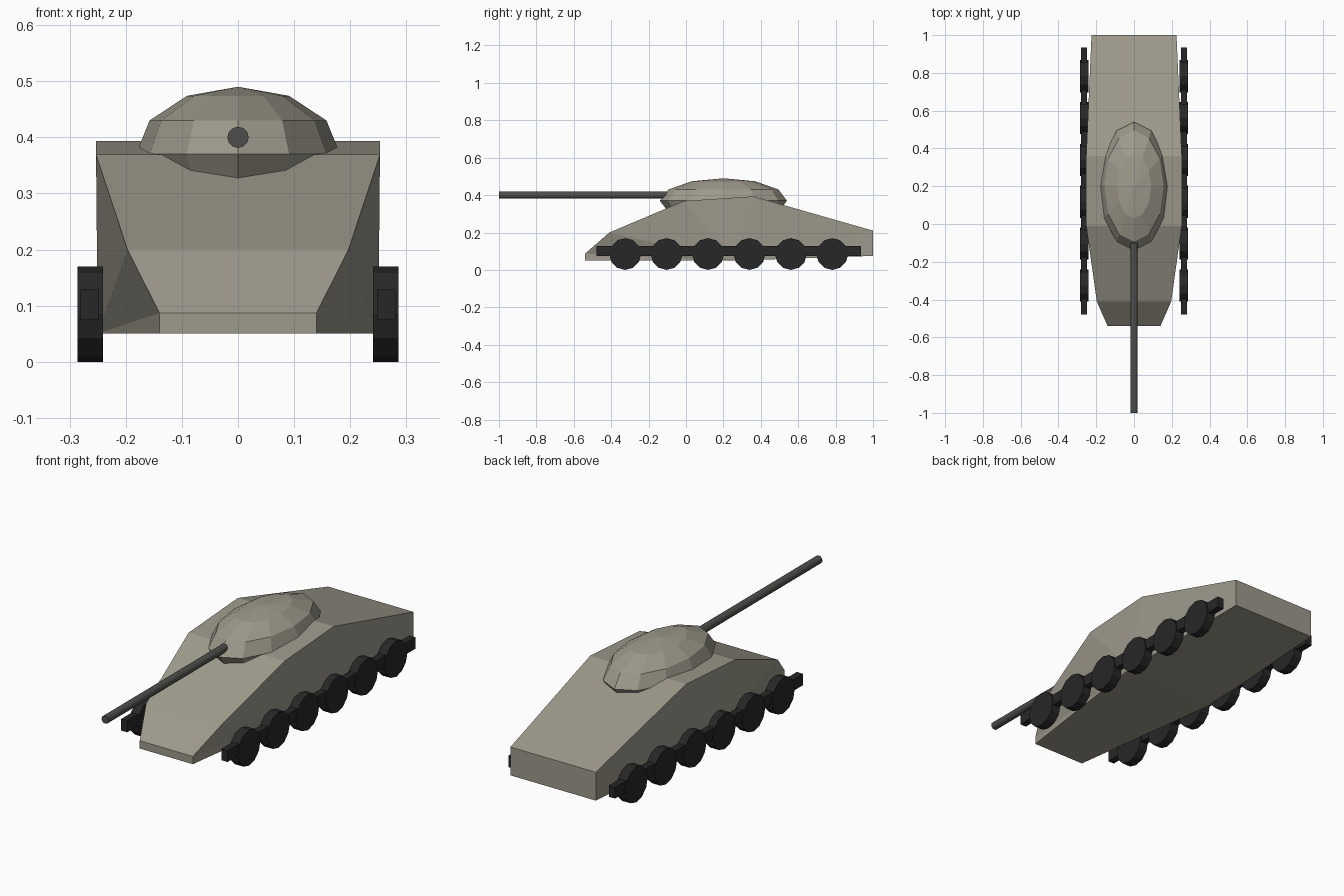
import bpy, bmesh, math
from mathutils import Matrix

if "Cube" in bpy.data.objects:
    bpy.data.objects.remove(bpy.data.objects["Cube"])


def material(name, rgb):
    m = bpy.data.materials.new(name)
    m.diffuse_color = (*rgb, 1)
    m.use_nodes = True
    m.node_tree.nodes["Principled BSDF"].inputs["Base Color"].default_value = m.diffuse_color
    return m


ARMOUR = material("armour", (0.34, 0.32, 0.26))
STEEL = material("steel", (0.075, 0.075, 0.072))
RUBBER = material("rubber", (0.02, 0.02, 0.02))


def finish(name, bm, mat):
    bmesh.ops.recalc_face_normals(bm, faces=bm.faces)
    me = bpy.data.meshes.new(name)
    bm.to_mesh(me)
    bm.free()
    me.materials.append(mat)
    ob = bpy.data.objects.new(name, me)
    bpy.context.collection.objects.link(ob)
    return ob


def cylinder(name, centre, radius, length, axis, sides, mat):
    bm = bmesh.new()
    turn = Matrix.Rotation(math.pi / 2, 4, 'Y' if axis == 'X' else 'X')
    bmesh.ops.create_cone(bm, cap_ends=True, segments=sides, radius1=radius,
                          radius2=radius, depth=length,
                          matrix=Matrix.Translation(centre) @ turn)
    return finish(name, bm, mat)


def box(name, centre, size, mat):
    bm = bmesh.new()
    bmesh.ops.create_cube(bm, size=1, matrix=Matrix.Translation(centre)
                          @ Matrix.Diagonal((*size, 1)))
    return finish(name, bm, mat)


# Hull: deck edge from nose to tail, and belly edge, both mirrored in x
deck = [(0.14, -0.54, 0.087), (0.197, -0.41, 0.20), (0.253, -0.01, 0.369),
        (0.253, 0.36, 0.393), (0.225, 1.0, 0.21)]
belly = [(0.14, -0.54, 0.05), (0.25, 0.27, 0.05), (0.225, 1.0, 0.075)]
bm = bmesh.new()
sides = []
for s in (1, -1):
    d = [bm.verts.new((s * x, y, z)) for x, y, z in deck]
    b = [bm.verts.new((s * x, y, z)) for x, y, z in belly]
    sides.append((d, b))
    bm.faces.new((b[0], d[0], b[1]))
    for i in range(4):
        bm.faces.new((d[i], d[i + 1], b[1]))
    bm.faces.new((d[4], b[2], b[1]))
(dr, br), (dl, bl) = sides
for right, left in ((dr, dl), (br, bl)):
    for i in range(len(right) - 1):
        bm.faces.new((right[i], right[i + 1], left[i + 1], left[i]))
for i in (0, -1):
    bm.faces.new((dr[i], br[i], bl[i], dl[i]))
finish("hull", bm, ARMOUR)

# Turret: flattened low-poly dome sunk into the deck
bm = bmesh.new()
bmesh.ops.create_uvsphere(bm, u_segments=12, v_segments=6, radius=1,
                          matrix=Matrix.Translation((0, 0.2, 0.37))
                          @ Matrix.Diagonal((0.182, 0.34, 0.12, 1)))
finish("turret", bm, ARMOUR)

# Gun barrel
cylinder("gun_barrel", (0, -0.5, 0.4), 0.019, 1.0, 'Y', 12, STEEL)

# Running gear on both sides
for s, side in ((1, "right"), (-1, "left")):
    box(f"track_bar_{side}", (s * 0.2645, 0.228, 0.102), (0.033, 1.415, 0.054), RUBBER)
    for i in range(6):
        cylinder(f"road_wheel_{side}_{i + 1}", (s * 0.2635, -0.325 + i * 0.2214, 0.085),
                 0.085, 0.045, 'X', 12, RUBBER)
